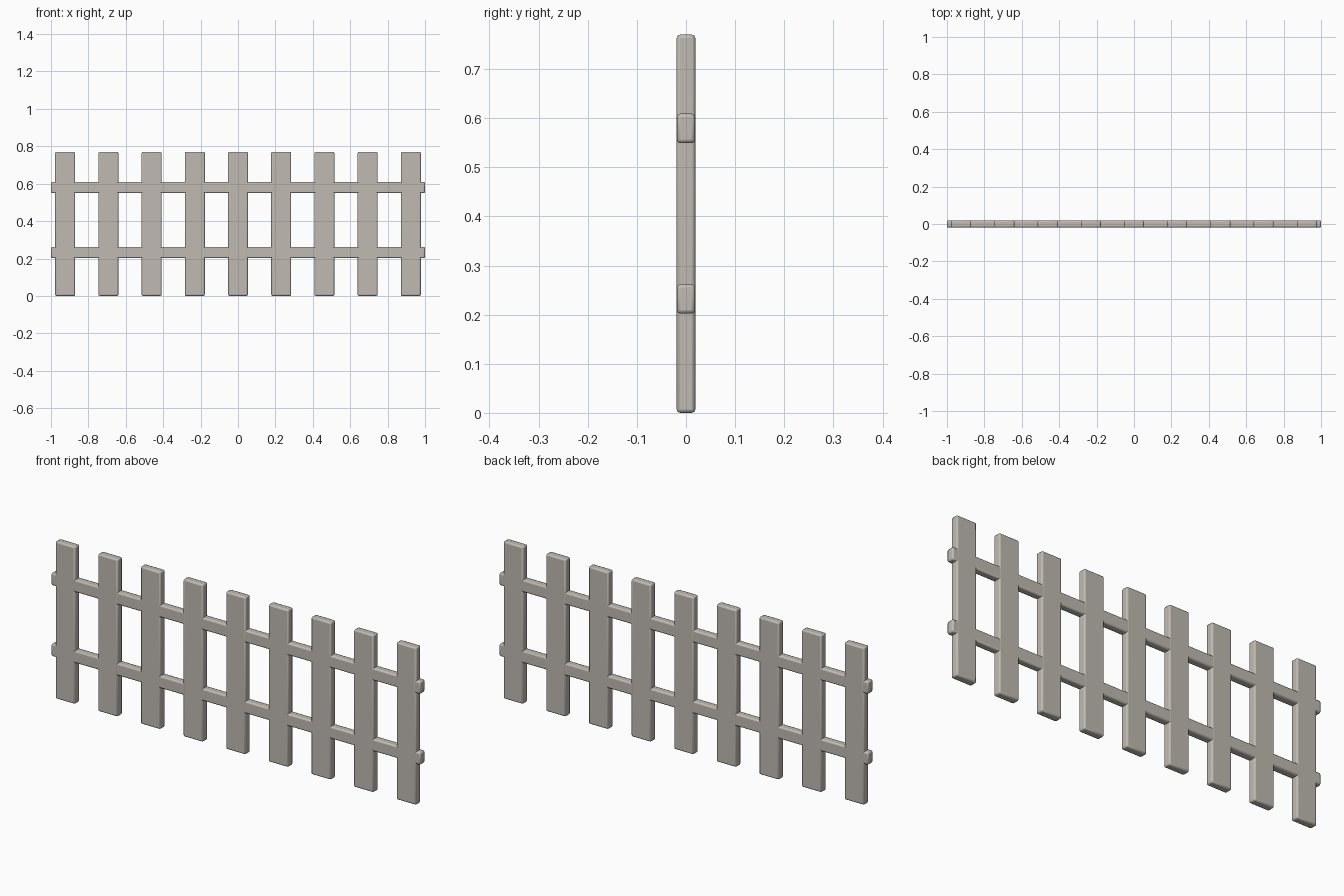
import bpy

cube = bpy.data.objects.get("Cube")
if cube:
    bpy.data.objects.remove(cube, do_unlink=True)

# Weathered wood colour
wood = bpy.data.materials.new("pale_grey_wood")
wood.use_nodes = True
colour = (0.53, 0.50, 0.45, 1)
wood.diffuse_color = colour
wood.node_tree.nodes["Principled BSDF"].inputs["Base Color"].default_value = colour


def board(name, centre, size, bevel=0.007):
    """A plank with softened edges."""
    bpy.ops.mesh.primitive_cube_add(size=1, location=centre)
    obj = bpy.context.object
    obj.name = name
    obj.scale = size
    bpy.ops.object.transform_apply(location=False, rotation=False, scale=True)
    mod = obj.modifiers.new("soft_edges", 'BEVEL')
    mod.width = bevel
    mod.segments = 2
    obj.data.materials.append(wood)
    bpy.ops.object.shade_smooth_by_angle()
    return obj


HEIGHT = 0.77
DEPTH = 0.038
COUNT = 9
SPACING = 0.231

# Upright pickets
for i in range(COUNT):
    x = (i - (COUNT - 1) / 2) * SPACING
    board(f"picket_{i + 1}", (x, 0, HEIGHT / 2), (0.107, DEPTH, HEIGHT))

# Horizontal rails, nearly flush with the pickets
for name, z in (("lower_rail", 0.232), ("upper_rail", 0.579)):
    board(name, (0, 0, z), (2, DEPTH - 0.0006, 0.06))
